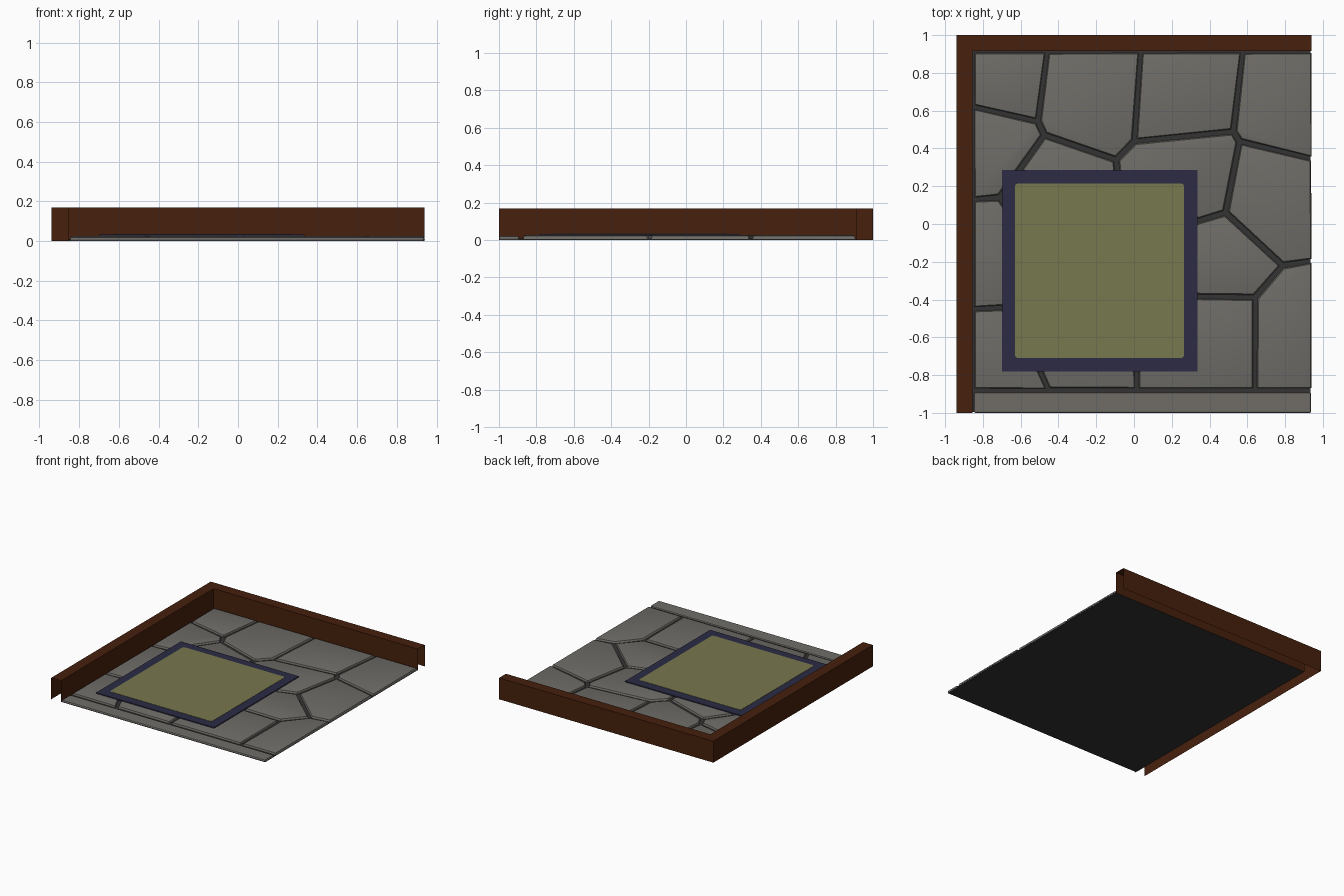
import bpy, bmesh

if "Cube" in bpy.data.objects:
    bpy.data.objects.remove(bpy.data.objects["Cube"])


def material(name, colour):
    mat = bpy.data.materials.new(name)
    mat.use_nodes = True
    rgba = (*colour, 1)
    mat.diffuse_color = rgba
    mat.node_tree.nodes["Principled BSDF"].inputs["Base Color"].default_value = rgba
    return mat


wood = material("brown wood", (0.063, 0.0145, 0.004))
stone = material("grey stone", (0.16, 0.152, 0.137))
grout = material("dark grout", (0.034, 0.034, 0.034))
navy = material("navy cloth", (0.025, 0.024, 0.06))
olive = material("olive cloth", (0.185, 0.188, 0.077))


def finish(name, bm, mat):
    mesh = bpy.data.meshes.new(name)
    bm.to_mesh(mesh)
    bm.free()
    mesh.materials.append(mat)
    obj = bpy.data.objects.new(name, mesh)
    bpy.context.collection.objects.link(obj)
    return obj


def box(name, x, y, z, mat, bevel=0, vertical_only=False):
    bm = bmesh.new()
    bmesh.ops.create_cube(bm, size=1)
    for v in bm.verts:
        v.co = [r[0] if c < 0 else r[1] for c, r in zip(v.co, (x, y, z))]
    if bevel:
        edges = [e for e in bm.edges
                 if (abs(e.verts[0].co.z - e.verts[1].co.z) > 0.001 if vertical_only
                     else min(v.co.z for v in e.verts) > z[0])]
        bmesh.ops.bevel(bm, geom=edges, offset=bevel, segments=2,
                        profile=0.5, affect='EDGES')
    return finish(name, bm, mat)


LEFT, RIGHT, BACK, FRONT = -0.855, 0.95, 0.915, -0.88

# Low walls: open-bottomed, open-ended casing round two sides
bm = bmesh.new()
outer = [(-0.94, -1), (-0.94, 1), (0.94, 1)]
inner = [(LEFT, -1), (LEFT, BACK), (0.94, BACK)]
rows = [[bm.verts.new((*p, z)) for p in path]
        for path, z in ((outer, 0), (outer, 0.17), (inner, 0.17), (inner, 0))]
for low, high in zip(rows, rows[1:]):
    for i in range(2):
        bm.faces.new((low[i + 1], low[i], high[i], high[i + 1]))
bmesh.ops.recalc_face_normals(bm, faces=bm.faces)
if next(f for f in bm.faces if abs(f.normal.z) > 0.9).normal.z < 0:
    bmesh.ops.reverse_faces(bm, faces=bm.faces)
finish("low_walls", bm, wood)

# Floor slab under the stones, and the front edging stone
box("grout_bed", (LEFT, 0.935), (-0.995, BACK), (0, 0.009), grout)
box("front_edging", (LEFT + 0.008, 0.938), (-1, -0.893), (0.001, 0.021), stone, 0.008)

# Joints where paving stones meet, each under one letter
joints = {
    # around the edge
    "a": (LEFT, BACK), "b": (-0.46, BACK), "c": (0.035, BACK), "d": (0.575, BACK),
    "e": (RIGHT, BACK), "f": (RIGHT, 0.345), "g": (RIGHT, -0.195), "h": (RIGHT, FRONT),
    "i": (0.64, FRONT), "j": (0.015, FRONT), "k": (-0.455, FRONT), "l": (LEFT, FRONT),
    "m": (LEFT, -0.45), "n": (LEFT, 0.13), "o": (LEFT, 0.62),
    # inside
    "A": (-0.51, 0.545), "B": (-0.475, 0.47), "C": (-0.095, 0.34), "D": (0.005, 0.44),
    "E": (0.525, 0.49), "F": (0.56, 0.435), "G": (0.485, 0.06), "H": (0.785, -0.22),
    "I": (0.64, -0.39), "J": (-0.05, -0.1), "L": (-0.71, 0.14), "M": (-0.65, -0.44),
    "N": (0.015, -0.38), "P": (-0.58, -0.05),
}
outlines = ("abAo", "bcDCBA", "cdED", "defFE", "oABLn", "BCJPL", "CDEFGJ",
            "FfgHG", "GHINJ", "HghiI", "IijN", "NjkMPJ", "Mklm", "nLPMm")

# Paving stones with rounded rims
bm = bmesh.new()
tops = [bm.faces.new([bm.verts.new((*joints[c], 0.006)) for c in outline])
        for outline in outlines]
for f in tops:
    f.normal_update()
    if f.normal.z < 0:
        f.normal_flip()
margin = bmesh.ops.inset_individual(bm, faces=tops, thickness=0.015)["faces"]
bmesh.ops.delete(bm, geom=margin, context='FACES')
for width, rise in ((0.002, 0.01), (0.005, 0.007), (0.012, 0.003)):
    bmesh.ops.inset_individual(bm, faces=tops, thickness=width, depth=rise)
loose = [v for v in bm.verts if not v.link_faces]
bmesh.ops.delete(bm, geom=loose, context='VERTS')
paving = finish("paving_stones", bm, stone)

# Rug with a bordered centre panel
box("rug_border", (-0.70, 0.335), (-0.78, 0.285), (0.024, 0.033), navy)
box("rug_centre", (-0.63, 0.265), (-0.71, 0.215), (0.030, 0.035), olive, 0.015, True)

# Soft shading on the stone rims
bpy.ops.object.select_all(action='DESELECT')
paving.select_set(True)
bpy.context.view_layer.objects.active = paving
bpy.ops.object.shade_smooth_by_angle(angle=0.7)
